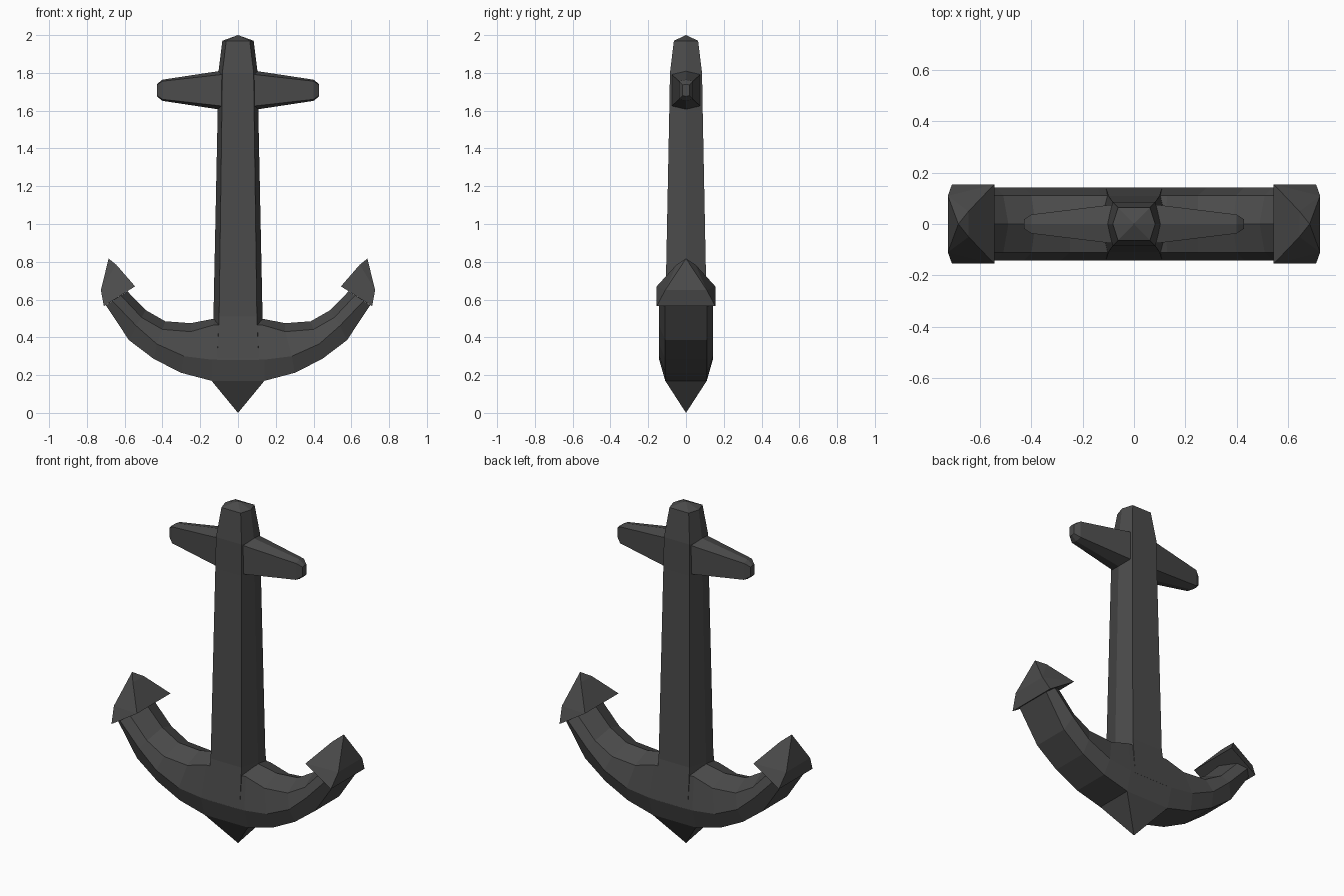
import bpy, bmesh

if "Cube" in bpy.data.objects:
    bpy.data.objects.remove(bpy.data.objects["Cube"])

mat = bpy.data.materials.new("dark_iron")
mat.diffuse_color = (0.07, 0.07, 0.07, 1)
mat.use_nodes = True
mat.node_tree.nodes["Principled BSDF"].inputs["Base Color"].default_value = mat.diffuse_color


def finish(name, bm):
    bmesh.ops.recalc_face_normals(bm, faces=bm.faces)
    mesh = bpy.data.meshes.new(name)
    bm.to_mesh(mesh)
    bm.free()
    mesh.materials.append(mat)
    obj = bpy.data.objects.new(name, mesh)
    bpy.context.collection.objects.link(obj)
    return obj


def loft(name, rings):
    """Skin a list of equal-sized rings and cap both ends."""
    bm = bmesh.new()
    loops = [[bm.verts.new(p) for p in ring] for ring in rings]
    for a, b in zip(loops, loops[1:]):
        for i in range(len(a)):
            j = (i + 1) % len(a)
            bm.faces.new((a[i], a[j], b[j], b[i]))
    bm.faces.new(loops[0])
    bm.faces.new(loops[-1])
    bmesh.ops.remove_doubles(bm, verts=bm.verts, dist=0.0005)
    return finish(name, bm)


def hull(name, points):
    bm = bmesh.new()
    for p in points:
        bm.verts.new(p)
    bmesh.ops.convex_hull(bm, input=bm.verts)
    bmesh.ops.dissolve_limit(bm, angle_limit=0.01, verts=bm.verts, edges=bm.edges)
    return finish(name, bm)


# Shank: tapered six-sided bar (z, half width, flat half width, half depth)
shank = [(0.28, 0.14, 0.11, 0.142), (0.51, 0.13, 0.10, 0.11),
         (1.62, 0.107, 0.085, 0.088), (1.80, 0.104, 0.083, 0.085),
         (1.97, 0.083, 0.062, 0.064)]
rings = [[(w, 0, z), (f, d, z), (-f, d, z), (-w, 0, z), (-f, -d, z), (f, -d, z)]
         for z, w, f, d in shank]
rings.append([(0, 0, 2.0)] * 6)
loft("shank", rings[:-1])
hull("shank_cap", rings[-2] + [(0, 0, 2.0)])

# Stock: crossbar with ridges above and below (x, half depth, corner height, ridge height)
half = [(0.09, 0.075, 0.083, 0.103), (0.40, 0.037, 0.048, 0.056), (0.43, 0.018, 0.028, 0.032)]
bar = [(-x, d, h, r) for x, d, h, r in reversed(half)] + half
loft("stock", [[(x, 0, 1.708 + r), (x, d, 1.708 + h), (x, d, 1.708 - h),
                (x, 0, 1.708 - r), (x, -d, 1.708 - h), (x, -d, 1.708 + h)]
               for x, d, h, r in bar])

# Arms: (bottom, widest, shoulder, ridge) points of each section in the xz plane
side = [((0.14, 0.17), (0.14, 0.282), (0.13, 0.465), (0.12, 0.50)),
        ((0.30, 0.212), (0.285, 0.30), (0.25, 0.43), (0.25, 0.475)),
        ((0.445, 0.285), (0.43, 0.365), (0.40, 0.442), (0.385, 0.485)),
        ((0.577, 0.385), (0.54, 0.462), (0.51, 0.505), (0.49, 0.545)),
        ((0.70, 0.57), (0.665, 0.593), (0.62, 0.622), (0.585, 0.643))]


def section(s, m):
    (bx, bz), (wx, wz), (ux, uz), (rx, rz) = s
    return [(m * bx, 0.11, bz), (m * wx, 0.142, wz), (m * ux, 0.112, uz), (m * rx, 0, rz),
            (m * ux, -0.112, uz), (m * wx, -0.142, wz), (m * bx, -0.11, bz)]


loft("arms", [section(s, -1) for s in reversed(side)] + [section(s, 1) for s in side])

# Crown: pointed foot beneath the arms
hull("crown_point", [(x, y, 0.17) for x in (-0.14, 0.14) for y in (-0.11, 0.11)] + [(0, 0, 0)])

# Flukes: pointed barbs at both arm ends
for m, label in ((-1, "left"), (1, "right")):
    pts = [(m * x, s * y, z) for s in (-1, 1) for x, y, z in
           ((0.545, 0.155, 0.67), (0.71, 0.155, 0.565), (0.726, 0.11, 0.65), (0.645, 0.05, 0.785))]
    hull("fluke_" + label, pts + [(m * 0.685, 0, 0.817)])
